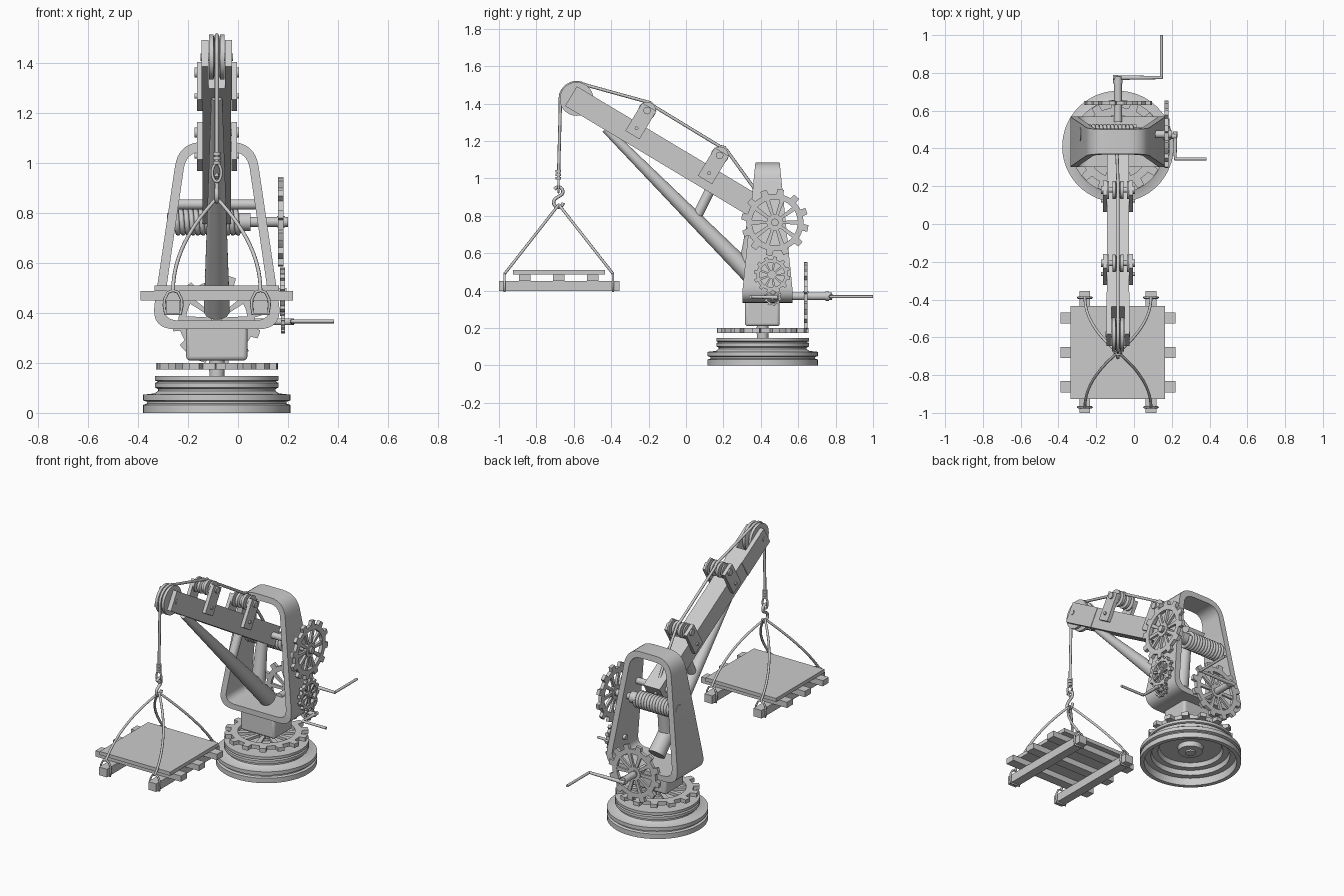
import bpy, bmesh
from math import sin, cos, pi, tau, radians
from mathutils import Vector, Matrix

if "Cube" in bpy.data.objects:
    bpy.data.objects.remove(bpy.data.objects["Cube"])

CX = -0.085                     # x of the crane's centre plane


def finish(name, bm, bevel=0):
    bmesh.ops.recalc_face_normals(bm, faces=bm.faces)
    me = bpy.data.meshes.new(name)
    bm.to_mesh(me)
    bm.free()
    ob = bpy.data.objects.new(name, me)
    bpy.context.collection.objects.link(ob)
    if bevel:
        m = ob.modifiers.new("bevel", 'BEVEL')
        m.width, m.segments = bevel, 3
    return ob


def box(name, c, size, rot=0, bevel=0):
    bm = bmesh.new()
    M = Matrix.Translation(c) @ Matrix.Rotation(rot, 4, 'X') @ Matrix.Diagonal((*size, 1))
    bmesh.ops.create_cube(bm, size=1, matrix=M)
    return finish(name, bm, bevel)


def rod(name, p, q, r1, r2=None, seg=32):
    p, q = Vector(p), Vector(q)
    bm = bmesh.new()
    M = Matrix.Translation((p + q) / 2) @ (q - p).to_track_quat('Z', 'Y').to_matrix().to_4x4()
    bmesh.ops.create_cone(bm, cap_ends=True, segments=seg, radius1=r1,
                          radius2=r1 if r2 is None else r2, depth=(q - p).length, matrix=M)
    return finish(name, bm)


def lathe(name, prof, M, seg=64):
    bm = bmesh.new()
    vs = [bm.verts.new((r, 0, z)) for r, z in prof]
    es = [bm.edges.new(e) for e in zip(vs, vs[1:])]
    bmesh.ops.spin(bm, geom=vs + es, axis=(0, 0, 1), cent=(0, 0, 0), angle=tau, steps=seg)
    bmesh.ops.remove_doubles(bm, verts=bm.verts, dist=1e-5)
    bm.transform(M)
    return finish(name, bm)


def ring(bm, outer, inner):
    """Solid band between (front, back) point pairs of two closed outlines."""
    n = len(outer)
    o, i = [[[bm.verts.new(p) for p in pair] for pair in line] for line in (outer, inner)]
    for a in range(n):
        b = (a + 1) % n
        for f in ((o[a][0], o[b][0], o[b][1], o[a][1]), (i[a][0], i[b][0], i[b][1], i[a][1]),
                  (o[a][0], o[b][0], i[b][0], i[a][0]), (o[a][1], o[b][1], i[b][1], i[a][1])):
            bm.faces.new(f)


def tube(name, pts, r, cyclic=False):
    cu = bpy.data.curves.new(name, 'CURVE')
    cu.dimensions, cu.bevel_depth, cu.bevel_resolution, cu.use_fill_caps = '3D', r, 2, True
    s = cu.splines.new('POLY')
    s.points.add(len(pts) - 1)
    for p, co in zip(s.points, pts):
        p.co = (*co, 1)
    s.use_cyclic_u = cyclic
    s.use_smooth = True
    ob = bpy.data.objects.new(name, cu)
    bpy.context.collection.objects.link(ob)
    return ob


def gear(name, c, axis, R, th, teeth=12, spokes=10):
    """Toothed rim, tapered spokes and hub, thickness th along axis."""
    bm = bmesh.new()
    steps = ((0, .85), (.25, .85), (.42, .85), (.48, 1), (.68, 1), (.84, 1), (.9, .85))
    polar = [((k + f) / teeth * tau, R * s) for k in range(teeth) for f, s in steps]
    band = lambda pts: [[(r * cos(a), r * sin(a), z) for z in (-th / 2, th / 2)] for a, r in pts]
    ring(bm, band(polar), band([(a, R * .68) for a, r in polar]))
    for k in range(spokes):
        M = Matrix.Rotation(k / spokes * tau, 4, 'Z')
        new = bmesh.ops.create_cube(bm, size=1, matrix=Matrix.Translation((R * .44, 0, 0))
                                    @ Matrix.Diagonal((R * .54, R * .09, th * .7, 1)))['verts']
        for v in new:
            v.co.y *= 1.5 if v.co.x > R * .44 else .9
        bmesh.ops.transform(bm, matrix=M, verts=new)
    for r, d in ((R * .24, th), (R * .13, th * 1.5)):
        bmesh.ops.create_cone(bm, cap_ends=True, segments=32, radius1=r, radius2=r, depth=d)
    bm.transform(Matrix.Translation(c) @ Vector(axis).to_track_quat('Z', 'Y').to_matrix().to_4x4())
    return finish(name, bm)


def pulley(name, c, R, w):
    h, f = w / 2, w * .28
    prof = [(0, -h), (R, -h), (R, -h + f), (R * .72, -w * .1), (R * .72, w * .1), (R, h - f), (R, h), (0, h)]
    lathe(name, prof, Matrix.Translation(c) @ Matrix.Rotation(pi / 2, 4, 'Y'), 40)


# turned base, hollow beneath, with slewing gear and pedestal
lathe("base", [(.27, 0), (.295, 0), (.295, .032), (.28, .037), (.28, .045), (.295, .05), (.295, .073),
               (.25, .078), (.235, .088), (.235, .096), (.248, .102), (.248, .12), (.236, .125), (.248, .13),
               (.248, .147), (0, .147), (0, .06), (.03, .06), (.03, .07), (.07, .07), (.075, .1), (.18, .1),
               (.19, .075), (.225, .075), (.23, .045), (.265, .045), (.27, 0)],
      Matrix.Translation((CX, .41, 0)))
rod("slewing_post", (CX, .41, .14), (CX, .41, .23), .03)
gear("slewing_gear", (CX, .41, .187), (0, 0, 1), .245, .025, 14, 10)
box("pedestal", (CX, .408, .28), (.245, .185, .14), bevel=.015)


# tapering ring frame
def outline(zb, wb, zt, wt, rad):
    quad = [Vector(p) for p in ((-wb, zb), (wb, zb), (wt, zt), (-wt, zt))]
    res = []
    for k, c in enumerate(quad):
        a = c + (quad[k - 1] - c).normalized() * rad
        b = c + (quad[(k + 1) % 4] - c).normalized() * rad
        for j in range(9):
            t = j / 8
            p = a * (1 - t) ** 2 + c * 2 * t * (1 - t) + b * t * t
            d = .134 - .069 * max(0, (p.y - .4) / .685)
            res.append([(CX + p.x, .436 + s * d, p.y) for s in (-1, 1)])
    return res


bm = bmesh.new()
ring(bm, outline(.335, .264, 1.085, .153, .1), outline(.37, .221, 1.047, .122, .07))
finish("frame", bm)

# boom with forked tip
ANG = radians(-30.9)
AX, UP = Vector((0, cos(ANG), sin(ANG))), Vector((0, -sin(ANG), cos(ANG)))
TIP = Vector((CX, -.615, 1.44))
box("boom", TIP + AX * .7, (.115, 1.06, .123), ANG)
for s in (-1, 1):
    box("tip_cheek", TIP + AX * .13 + Vector((s * .047, 0, 0)), (.027, .26, .123), ANG)
pulley("tip_pulley", (CX, -.585, 1.425), .09, .062)
rod("tip_axle", (CX - .065, -.585, 1.425), (CX + .065, -.585, 1.425), .015)
rod("boom_pivot", (CX - .18, .395, .835), (CX + .18, .395, .835), .02)

# boom strut and braces
rod("strut", (CX, -.43, 1.265), (CX, .42, .41), .022, .052)
rod("brace", (CX, .16, 1.0), (CX, .06, .80), .027)
rod("rear_brace", (CX, .37, .82), (CX, .32, .5), .032, .045)

# guide pulleys on bracket plates
for y, z in ((-.208, 1.363), (.18, 1.123)):
    c = Vector((CX, y, z))
    for s in (-1, 1):
        off = Vector((s * .069, 0, 0))
        box("bracket_plate", c - UP * .065 + off, (.022, .088, .175), ANG)
        for d, r in ((0, .02), (-.11, .01)):
            p = c + UP * d + off
            rod("bracket_bolt", p, p + Vector((s * .02, 0, 0)), r, seg=16)
        rod("guide_flange", c + off * .7, c + off * .84, .047)
    rod("guide_axle", c - Vector((.08, 0, 0)), c + Vector((.08, 0, 0)), .014)
    pulley("guide_pulley", c, .047, .06)

# winding drum with wound rope, and its drive gear
rod("drum", (CX - .2, .475, .765), (.05, .475, .765), .036)
rod("drum_shaft", (.04, .475, .765), (.2, .475, .765), .02)
tube("wound_rope", [(-.255 + .26 * k / 260, .475 + .045 * cos(k * tau / 20), .765 + .045 * sin(k * tau / 20))
                    for k in range(261)], .0105)
gear("drum_gear", (.172, .475, .765), (1, 0, 0), .18, .022, 12, 10)
gear("idler_gear", (.178, .46, .485), (1, 0, 0), .098, .02, 12, 9)
rod("idler_shaft", (.1, .46, .485), (.195, .46, .485), .016)
gear("side_pinion", (.18, .465, .365), (1, 0, 0), .048, .016, 10, 6)

# side crank
rod("side_crank_shaft", (.1, .465, .365), (.225, .465, .365), .014)
rod("side_crank_arm", (.218, .49, .365), (.218, .34, .367), .012, .007, 16)
rod("side_crank_handle", (.215, .345, .367), (.385, .345, .367), .008, seg=16)

# rear slewing gear and crank
gear("rear_gear", (CX, .64, .375), (0, 1, 0), .18, .02, 12, 10)
rod("rear_shaft", (CX, .54, .37), (CX, .78, .37), .021)
rod("rear_collar", (CX, .745, .37), (CX, .765, .37), .025)
rod("rear_crank_arm", (CX - .025, .775, .37), (.15, .775, .368), .013, .008, 16)
rod("rear_crank_handle", (.145, .77, .368), (.145, 1.0, .368), .008, seg=16)

# hoisting rope
arc = [(CX, -.585 + .088 * cos(a), 1.425 + .088 * sin(a)) for a in (radians(60 + 12 * k) for k in range(11))]
tube("hoist_rope", [(-.1, .455, .815), (-.09, .37, .94), (CX, .222, 1.145), (CX, .205, 1.166), (CX, .18, 1.172),
                    (CX, -.17, 1.385), (CX, -.19, 1.405), (CX, -.21, 1.41)] + arc
     + [(CX, -.672, 1.38), (CX, -.682, 1.0)], .0085)
for k in range(3):
    z = .995 + k * .018
    rod("rope_knot", (CX, -.682, z), (CX, -.682, z + .014), .015, seg=16)
tube("rope_eye", [(CX + .018 * sin(a), -.682, .962 + .036 * cos(a)) for a in (k * tau / 20 for k in range(20))],
     .006, True)

# S-shaped hook
hook = [(.024 * cos(a), .93 + .024 * sin(a)) for a in (radians(150 - 24 * k) for k in range(9))]
hook += [(.026 * cos(a), .872 + .026 * sin(a)) for a in (radians(120 + 26 * k) for k in range(10))]
tube("hook", [(CX, -.682 + y, z) for y, z in hook], .009)

# pallet: two skids, three crossbars and a deck
for s in (-1, 1):
    box("skid", (CX + s * .175, -.677, .425), (.056, .645, .052))
for k in (-1, 0, 1):
    box("crossbar", (CX, -.68 + .182 * k, .469), (.61, .06, .037))
box("deck", (CX, -.68, .499), (.5, .492, .023))

# slings and loops round the skid ends
for sx in (-1, 1):
    for sy in (-1, 1):
        x, y = CX + sx * .175, -.68 + sy * .29
        tube("sling", [(CX + sx * .175 * (1 - (1 - t) ** 2), -.68 + sy * .29 * t, .86 - .37 * t)
                       for t in (k / 14 for k in range(15))], .0075)
        tube("sling_loop", [(x + dx, y, z) for dx, z in
                            ((0, .49), (.02, .483), (.034, .455), (.036, .43), (.031, .396), (-.031, .396),
                             (-.036, .43), (-.034, .455), (-.02, .483))], .006, True)

# smooth round parts, keep edges crisp
bpy.ops.object.select_all(action='DESELECT')
for ob in bpy.data.objects:
    if ob.type == 'MESH':
        ob.select_set(True)
        bpy.context.view_layer.objects.active = ob
bpy.ops.object.shade_smooth_by_angle(angle=radians(35))
